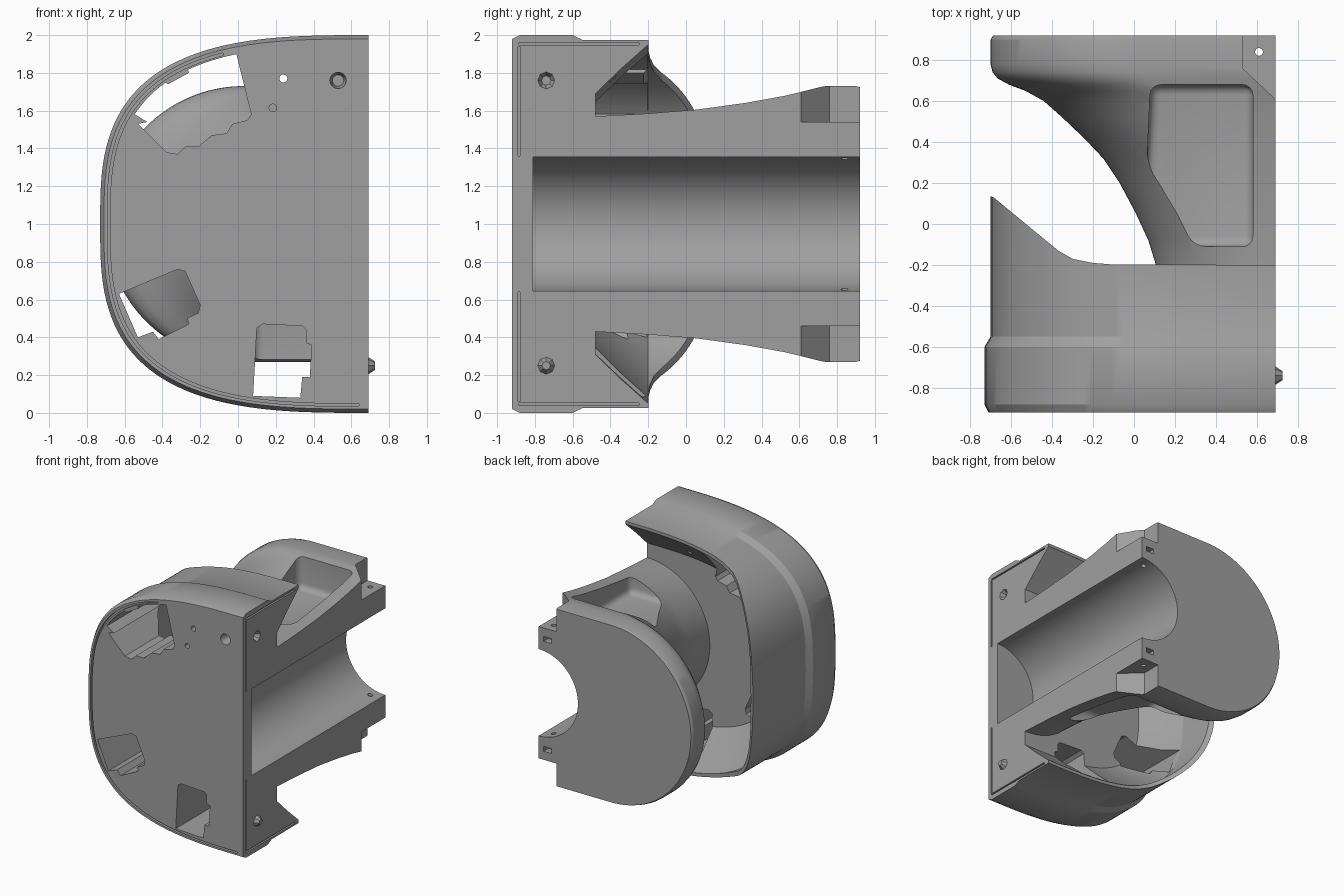
import bpy, bmesh, math
from mathutils import Vector, Matrix

if "Cube" in bpy.data.objects:
    bpy.data.objects.remove(bpy.data.objects["Cube"])

CUT = 0.69  # x of the flat parting face


def make(name, bm):
    bmesh.ops.recalc_face_normals(bm, faces=bm.faces[:])
    me = bpy.data.meshes.new(name)
    bm.to_mesh(me)
    bm.free()
    ob = bpy.data.objects.new(name, me)
    bpy.context.collection.objects.link(ob)
    return ob


def loft(name, rings):
    bm = bmesh.new()
    rows = [[bm.verts.new(p) for p in r] for r in rings]
    n = len(rows[0])
    for a, b in zip(rows, rows[1:]):
        for i in range(n):
            j = (i + 1) % n
            bm.faces.new((a[i], a[j], b[j], b[i]))
    bm.faces.new(rows[0])
    bm.faces.new(rows[-1])
    return make(name, bm)


def section(y, left, half, centre=CUT, n=3.0, steps=72):
    """D-shaped ring: rounded on the left, straight on the right."""
    pts = []
    for i in range(steps + 1):
        t = math.pi * (i / steps - 0.5)
        c, s = max(math.cos(t), 0), math.sin(t)
        pts.append((centre - (centre - left) * c ** (2 / n), y,
                    1 + half * math.copysign(abs(s) ** (2 / n), s)))
    return pts + [(0.9, y, 1 + half), (0.9, y, 1 - half)]


def prism(name, pts, lo, hi, axis):
    place = {'x': lambda a, b, h: (h, a, b), 'y': lambda a, b, h: (a, h, b),
             'z': lambda a, b, h: (a, b, h)}[axis]
    return loft(name, [[place(a, b, h) for a, b in pts] for h in (lo, hi)])


def box(name, x, y, z):
    return prism(name, [(x[0], y[0]), (x[1], y[0]), (x[1], y[1]), (x[0], y[1])], z[0], z[1], 'z')


def cone(name, centre, r1, r2, depth, axis, sides=24):
    bm = bmesh.new()
    bmesh.ops.create_cone(bm, cap_ends=True, segments=sides, radius1=r1, radius2=r2, depth=depth)
    rot = Vector((0, 0, 1)).rotation_difference(Vector(axis)).to_matrix().to_4x4()
    bm.transform(Matrix.Translation(centre) @ rot)
    return make(name, bm)


def combine(ob, tool, op='DIFFERENCE'):
    mod = ob.modifiers.new(op, 'BOOLEAN')
    mod.operation, mod.solver, mod.object = op, 'EXACT', tool
    dg = bpy.context.evaluated_depsgraph_get()
    me = bpy.data.meshes.new_from_object(ob.evaluated_get(dg))
    ob.modifiers.clear()
    ob.data = me
    bpy.data.objects.remove(tool)


# Front hood: stepped D-shaped shell with a solid front slab
hood = loft("housing_half", [section(*s) for s in (
    (-.92, -.71, .98), (-.88, -.73, 1), (-.6, -.73, 1), (-.55, -.70, .975), (.3, -.70, .975))])
# Bowl inside the hood
combine(hood, loft("bowl_cut", [section(*s) for s in (
    (-.48, -.45, .69), (-.34, -.58, .825), (-.2, -.66, .95), (.4, -.675, .95))]))
# Swept rear rim, pointed on the left
combine(hood, prism("rim_cut", [
    (-.9, .14), (-.70, .135), (-.685, .13), (-.37, -.13), (-.3, -.17), (-.2, -.19),
    (-.1, -.198), (1, -.2), (1, .6), (-.9, .6)], -1, 3, 'z'))

# Windows through the front slab, kept inside the outer wall
windows = [
    [(-.56, 1.59), (-.49, 1.68), (-.4, 1.76), (-.37, 1.74), (-.26, 1.8), (-.27, 1.84),
     (-.15, 1.88), (-.01, 1.905), (.07, 1.58), (.05, 1.55), (-.03, 1.53), (-.06, 1.48),
     (-.14, 1.47), (-.21, 1.41), (-.28, 1.41), (-.32, 1.37), (-.38, 1.38), (-.53, 1.53), (-.48, 1.54)],
    [(-.63, .63), (-.32, .76), (-.28, .75), (-.2, .57), (-.21, .53), (-.27, .5),
     (-.26, .47), (-.42, .39), (-.45, .43), (-.53, .4)],
    [(.08, .09), (.1, .45), (.13, .47), (.34, .46), (.36, .44), (.36, .37), (.39, .36),
     (.38, .19), (.34, .19), (.33, .08)]]
for w in windows:
    cutter = prism("window_cut", w, -1, -.15, 'y')
    combine(cutter, loft("wall_limit", [section(y, -.66, .945) for y in (-1.1, 0)]), 'INTERSECT')
    combine(hood, cutter)

# Seal groove around the front face
groove = loft("groove_cut", [section(y, -.692, .965) for y in (-1, -.895)])
combine(groove, loft("groove_core", [section(y, -.678, .952) for y in (-1.1, -.8)]))
combine(groove, box("groove_end", (.64, 2), (-2, 2), (-1, 3)))
combine(groove, box("groove_top_end", (-.08, 2), (-2, 2), (1, 3)))
combine(hood, groove)

# Rear body: neck that flares into the rounded back plate
stations = [(-.6, .12, .565), (-.48, .12, .57), (-.2, .107, .585), (-.08, .07, .595), (.05, .01, .605),
            (.2, -.07, .625), (.32, -.15, .642), (.42, -.245, .66), (.52, -.35, .678),
            (.6, -.44, .697), (.65, -.53, .71), (.68, -.61, .717), (.71, -.665, .725),
            (.74, -.69, .73), (.78, -.70, .73), (.9, -.70, .73), (.92, -.688, .725)]
body = loft("rear_body", [section(y, l, h, l + h, 2) for y, l, h in stations])

# Mirrored top and bottom pockets and flange notches
for side in (1, -1):
    z = lambda h: 1 + side * h
    pocket = prism("pocket_cut", [(.08, .68), (.58, .68), (.58, -.11), (.21, -.11), (.06, .22)],
                   z(.45), z(1), 'z')
    bm = bmesh.new()
    bm.from_mesh(pocket.data)
    bmesh.ops.bevel(bm, geom=bm.edges[:], offset=.05, segments=4, profile=.5, affect='EDGES')
    bm.to_mesh(pocket.data)
    bm.free()
    combine(body, pocket)
    combine(body, prism("notch_cut", [(.53, 1.1), (.53, .76), (.69, .61), (1, .32), (1, 1.1)],
                        z(.54), z(1), 'z'))
    combine(body, cone("bolt_hole", (.61, .84, z(.5)), .019, .019, .6, (0, 0, 1)))
    combine(body, box("nut_slot", (.575, .645), (.86, 1), sorted((z(.43), z(.47)))))

combine(hood, body, 'UNION')

# Flat parting face and blind half bore
combine(hood, box("parting_cut", (CUT, 2), (-2, 2), (-1, 3)))
combine(hood, cone("bore_cut", (CUT, .195, 1), .355, .355, 2.01, (0, 1, 0), 96))

# Slots on the parting face
for side in (1, -1):
    combine(hood, box("long_slot", (.675, .8), (-.885, -.25),
                      sorted((1 + side * .947, 1 + side * .96))))
    combine(hood, box("short_slot", (.675, .8), (-.89, -.878),
                      sorted((1 + side * .36, 1 + side * .94))))

# Small holes in the front and the alignment socket
combine(hood, cone("through_hole", (.24, -.6, 1.77), .021, .021, 1, (0, 1, 0)))
combine(hood, cone("blind_hole", (.185, -.9, 1.615), .02, .02, .08, (0, 1, 0)))
combine(hood, cone("screw_recess", (.53, -.9, 1.76), .05, .03, .12, (0, 1, 0)))
combine(hood, cone("socket_cut", (.68, -.74, 1.76), .025, .055, .06, (1, 0, 0), 8))

# Alignment peg on the parting face
peg = cone("alignment_peg", (.7, -.74, .25), .055, .022, .05, (1, 0, 0), 8)

# Dark grey plastic
grey = bpy.data.materials.new("dark_grey")
grey.diffuse_color = (.35, .35, .35, 1)
grey.use_nodes = True
grey.node_tree.nodes["Principled BSDF"].inputs["Base Color"].default_value = grey.diffuse_color
for ob in (hood, peg):
    ob.data.materials.clear()
    ob.data.materials.append(grey)

# Smooth shading with sharp edges kept
bpy.ops.object.select_all(action='DESELECT')
hood.select_set(True)
bpy.context.view_layer.objects.active = hood
bpy.ops.object.shade_smooth_by_angle(angle=math.radians(28))
